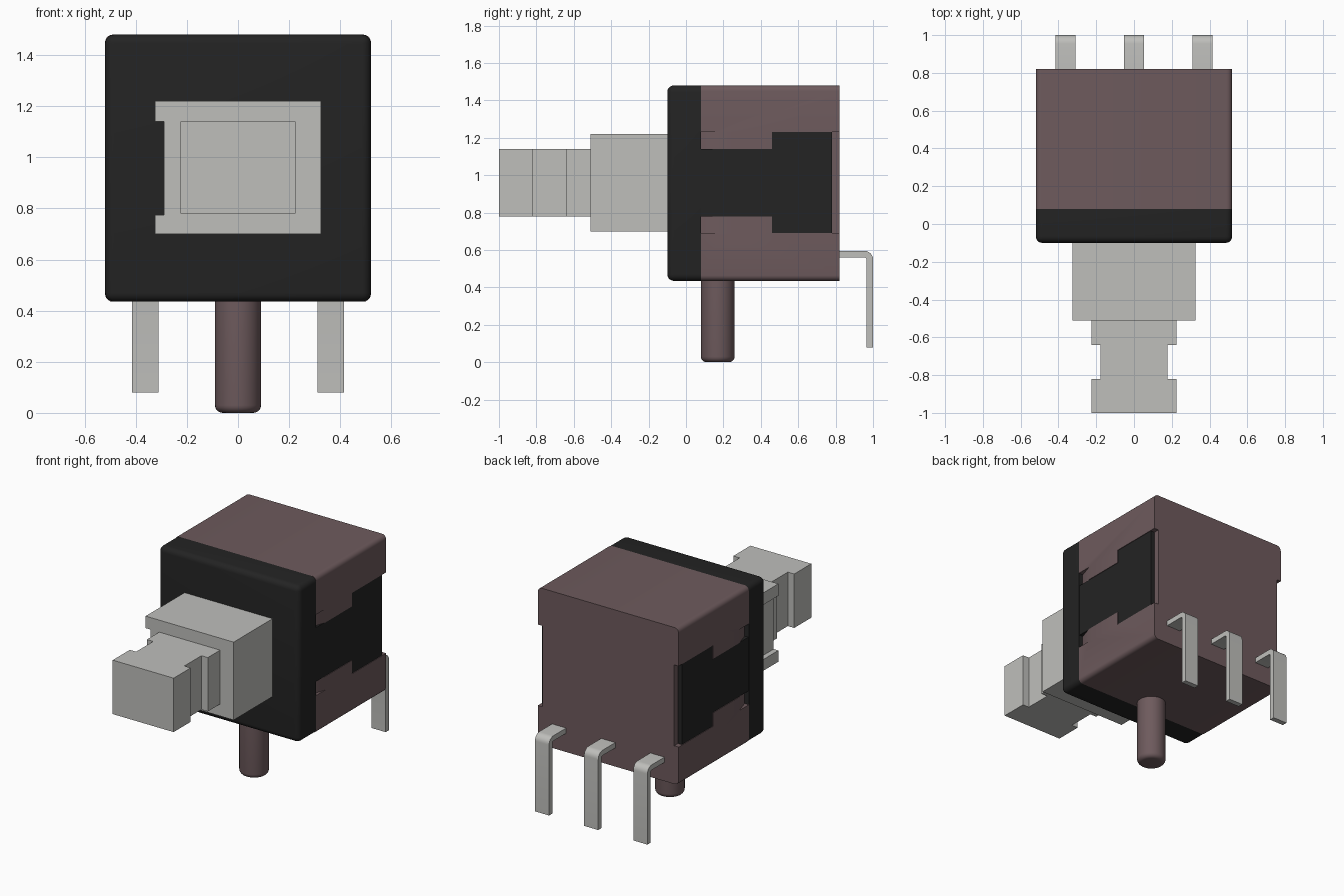
import bpy, bmesh, math
from mathutils import Vector

cube = bpy.data.objects.get("Cube")
if cube:
    bpy.data.objects.remove(cube, do_unlink=True)


def material(name, rgb):
    m = bpy.data.materials.new(name)
    m.use_nodes = True
    m.diffuse_color = (*rgb, 1)
    m.node_tree.nodes["Principled BSDF"].inputs["Base Color"].default_value = (*rgb, 1)
    return m


BROWN = material("brown plastic", (0.155, 0.103, 0.109))
BLACK = material("black plastic", (0.017, 0.017, 0.017))
GREY = material("light grey", (0.52, 0.52, 0.50))

# Where the profile's two coordinates and the extrusion depth go, per axis
PLACE = {
    "x": lambda a, b, d: (d, a, b),
    "y": lambda a, b, d: (a, d, b),
    "z": lambda a, b, d: (a, b, d),
}


def prism(name, points, axis, low, high, mat, radius=0, rounded=None):
    """Extrude a flat outline along an axis; round the edges picked by a rule."""
    bm = bmesh.new()
    face = bm.faces.new([bm.verts.new(PLACE[axis](a, b, low)) for a, b in points])
    made = bmesh.ops.extrude_face_region(bm, geom=[face])
    shift = Vector(PLACE[axis](0, 0, high - low))
    bmesh.ops.translate(bm, vec=shift,
                        verts=[v for v in made["geom"] if isinstance(v, bmesh.types.BMVert)])
    bmesh.ops.recalc_face_normals(bm, faces=bm.faces)
    if radius:
        edges = [e for e in bm.edges if rounded(e.verts[0].co, e.verts[1].co)]
        bmesh.ops.bevel(bm, geom=edges, offset=radius, segments=5,
                        profile=0.5, affect="EDGES")
    mesh = bpy.data.meshes.new(name)
    bm.to_mesh(mesh)
    bm.free()
    obj = bpy.data.objects.new(name, mesh)
    bpy.context.collection.objects.link(obj)
    mesh.materials.append(mat)
    return obj


def activate(obj):
    bpy.ops.object.select_all(action="DESELECT")
    obj.select_set(True)
    bpy.context.view_layer.objects.active = obj


def smooth(obj):
    activate(obj)
    bpy.ops.object.shade_smooth_by_angle(angle=math.radians(35))


def cut(obj, cutter):
    activate(obj)
    mod = obj.modifiers.new("cut", "BOOLEAN")
    mod.operation, mod.solver, mod.object = "DIFFERENCE", "EXACT", cutter
    bpy.ops.object.modifier_apply(modifier=mod.name)
    bpy.data.objects.remove(cutter, do_unlink=True)


def rect(a0, a1, b0, b1):
    return [(a0, b0), (a1, b0), (a1, b1), (a0, b1)]


def tee(end):
    """Sideways T: a narrow arm at the front and a wide head at the rear."""
    upper = [(0.07, 1.14), (0.46, 1.14), (0.46, 1.23), (end, 1.23)]
    return upper + [(y, 1.92 - z) for y, z in reversed(upper)]


W, BOTTOM, TOP = 0.52, 0.435, 1.48
JOIN, REAR = 0.08, 0.82
FLOOR = 0.487

# Front cover, rounded everywhere except where it meets the housing
cover = prism("front_cover", rect(-W, W, BOTTOM, TOP), "y", -0.10, JOIN, BLACK, 0.035,
              lambda p, q: min(p.y, q.y) < 0)
smooth(cover)

# Housing with long rounded edges
housing = prism("housing", rect(-W, W, BOTTOM, TOP), "y", JOIN, REAR, BROWN, 0.03,
                lambda p, q: abs(p.y - q.y) > 0.1)

# Side recesses, lead-in ramps and the latch straps seated in them
for side, s in (("left", 1), ("right", -1)):
    cut(housing, prism("recess_cutter", tee(0.9), "x", s * FLOOR, s * 0.6, BROWN))
    ramp = [(s * 0.489, 0.05), (s * 0.489, JOIN), (s * W, 0.18), (s * 0.6, 0.18), (s * 0.6, 0.05)]
    cut(housing, prism("ramp_cutter", ramp, "z", 0.69, 1.23, BROWN))
    prism(side + "_latch_strap", tee(0.78), "x", s * (FLOOR - 0.01), s * 0.516, BLACK)
smooth(housing)

# Plunger base, with a keyway along its right side
base = [(0.325, 0.70), (0.325, 1.22), (-0.325, 1.22), (-0.325, 1.14),
        (-0.29, 1.14), (-0.29, 0.775), (-0.325, 0.775), (-0.325, 0.70)]
prism("plunger_base", base, "y", -0.51, -0.08, GREY)

# Plunger tip, waisted on both sides
half = [(0.225, -1), (0.225, -0.82), (0.178, -0.82), (0.178, -0.64), (0.225, -0.64), (0.225, -0.5)]
prism("plunger_tip", half + [(-x, y) for x, y in reversed(half)], "z", 0.78, 1.14, GREY)

# Locating peg with a rounded lower end
circle = [(0.09 * math.cos(math.tau * i / 32), 0.17 + 0.09 * math.sin(math.tau * i / 32))
          for i in range(32)]
peg = prism("locating_peg", circle, "z", 0, BOTTOM + 0.02, BROWN, 0.03,
            lambda p, q: max(p.z, q.z) < 0.01)
smooth(peg)


# Bent terminal pins
def arc(r, angles):
    return [(0.955 + r * math.cos(math.radians(a)), 0.55 + r * math.sin(math.radians(a)))
            for a in angles]


turn = range(0, 91, 15)
pin_outline = ([(0.80, 0.595)] + arc(0.045, reversed(turn)) + [(1.0, 0.08), (0.965, 0.08)]
               + arc(0.01, turn) + [(0.80, 0.56)])
for name, x in (("right", -0.363), ("middle", 0), ("left", 0.363)):
    smooth(prism(name + "_terminal_pin", pin_outline, "x", x - 0.052, x + 0.052, GREY))
